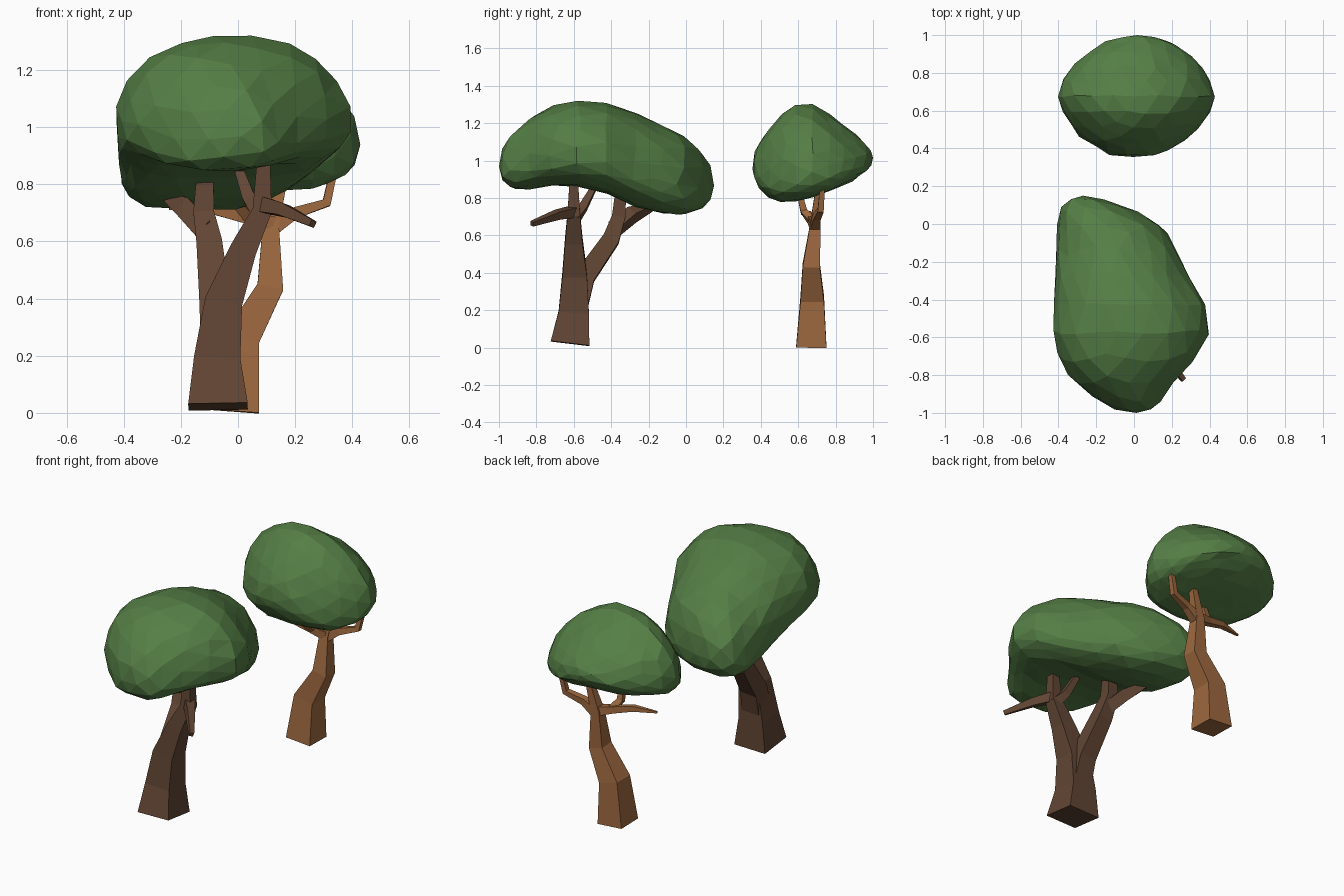
import bpy, bmesh, math, random
from mathutils import Vector

if "Cube" in bpy.data.objects:
    bpy.data.objects.remove(bpy.data.objects["Cube"])

random.seed(4)


def material(name, rgb):
    m = bpy.data.materials.new(name)
    m.diffuse_color = (*rgb, 1)
    m.use_nodes = True
    m.node_tree.nodes["Principled BSDF"].inputs["Base Color"].default_value = m.diffuse_color
    return m


LEAF = material("leaf_green", (0.09, 0.21, 0.06))
DARK_BARK = material("dark_bark", (0.12, 0.06, 0.034))
LIGHT_BARK = material("light_bark", (0.34, 0.14, 0.05))


def finish(bm, name, mat):
    bmesh.ops.recalc_face_normals(bm, faces=bm.faces)
    me = bpy.data.meshes.new(name)
    bm.to_mesh(me)
    bm.free()
    me.materials.append(mat)
    ob = bpy.data.objects.new(name, me)
    bpy.context.collection.objects.link(ob)
    return ob


def limb(name, mat, path):
    """Four-sided tapering limb through (x, y, z, half_width) points."""
    bm = bmesh.new()
    pts = [Vector(p[:3]) for p in path]
    rings = []
    for i, p in enumerate(pts):
        t = (pts[min(i + 1, len(pts) - 1)] - pts[max(i - 1, 0)]).normalized()
        u = Vector((0, 1, 0)).cross(t).normalized()
        v = t.cross(u)
        h = path[i][3]
        rings.append([bm.verts.new(p + u * a * h + v * b * h)
                      for a, b in ((-1, -1), (1, -1), (1, 1), (-1, 1))])
    for r, s in zip(rings, rings[1:]):
        for k in range(4):
            n = (k + 1) % 4
            bm.faces.new((r[k], r[n], s[n], s[k]))
    bm.faces.new(rings[0][::-1])
    bm.faces.new(rings[-1])
    return finish(bm, name, mat)


def crown(name, stations, mid, top_power, low_left, low_right, tilt=0):
    """Faceted crown: sphere fitted to (y, xmin, xmax, zbottom, ztop) sections."""
    bm = bmesh.new()
    bmesh.ops.create_icosphere(bm, subdivisions=3, radius=1)
    y0, y1 = stations[0][0], stations[-1][0]
    for vert in bm.verts:
        px, pz, py = vert.co
        y = y0 + (1 + py) / 2 * (y1 - y0)
        i = 0
        while i < len(stations) - 2 and y > stations[i + 1][0]:
            i += 1
        a, b = stations[i], stations[i + 1]
        f = min(1, max(0, (y - a[0]) / (b[0] - a[0])))
        xa, xb, zb, zt = [m + (n - m) * f for m, n in zip(a[1:], b[1:])]
        r = math.hypot(px, pz)
        c, s = (px / r, pz / r) if r > 1e-4 else (0, 0)
        # superellipse section: rounder or flatter above and below
        p = top_power if s > 0 else (low_left if c < 0 else low_right)
        c = math.copysign(abs(c) ** p, c)
        s = math.copysign(abs(s) ** p, s)
        zm = zb + mid * (zt - zb)
        z = zm + s * ((zt - zm) if s > 0 else (zm - zb))
        j = [random.uniform(-0.006, 0.006) for _ in range(3)]
        x = (xa + xb) / 2 + c * (xb - xa) / 2
        vert.co = (x + j[0], y + j[1] * r, z + j[2] - tilt * x)
    return finish(bm, name, LEAF)


# Front tree: forked dark trunk
limb("front_tree_trunk", DARK_BARK, [
    (-.07, -.62, .022, .104), (-.073, -.6, .19, .081), (-.05, -.595, .39, .066),
    (.018, -.6, .57, .047), (.085, -.6, .71, .034), (.09, -.6, .9, .022)])
limb("front_tree_rear_limb", DARK_BARK, [
    (-.068, -.59, .2, .06), (-.08, -.54, .38, .054), (-.098, -.4, .58, .045),
    (-.12, -.36, .7, .036), (-.113, -.345, .88, .027)])
for i, p in enumerate((
        [(.08, -.59, .73, .028), (.16, -.69, .71, .022), (.262, -.825, .662, .012)],
        [(.085, -.6, .69, .03), (.04, -.55, .75, .022), (0, -.49, .86, .015)],
        [(-.11, -.39, .63, .035), (-.18, -.29, .71, .034), (-.24, -.19, .75, .018)])):
    limb(f"front_tree_branch_{i + 1}", DARK_BARK, p)

# Front tree: long leaning crown
crown("front_tree_crown", [
    (-1.0, -.06, .09, .93, 1.04), (-.96, -.16, .13, .86, 1.11),
    (-.87, -.28, .18, .835, 1.2), (-.78, -.37, .28, .875, 1.28),
    (-.6, -.43, .4, .86, 1.325), (-.45, -.425, .385, .83, 1.32),
    (-.3, -.42, .3, .765, 1.27), (-.1, -.415, .21, .71, 1.17),
    (.02, -.405, .13, .71, 1.12), (.1, -.385, -.06, .75, 1.03),
    (.15, -.33, -.22, .82, .95)], .36, 1, .6, .8)

# Back tree: bent light trunk with thin branches
limb("back_tree_trunk", LIGHT_BARK, [
    (-.007, .67, .005, .081), (.012, .675, .26, .063), (.113, .67, .44, .046),
    (.115, .692, .66, .028), (.17, .71, .87, .014)])
for i, p in enumerate((
        [(.11, .69, .64, .028), (.2, .7, .7, .02), (.31, .72, .735, .016), (.34, .73, .87, .013)],
        [(.12, .69, .66, .028), (.02, .67, .685, .02), (-.1, .65, .715, .016), (-.24, .62, .715, .005)],
        [(.04, .67, .68, .02), (0, .63, .73, .018), (.005, .6, .85, .013)])):
    limb(f"back_tree_branch_{i + 1}", LIGHT_BARK, p)

# Back tree: domed crown with a flattened underside
crown("back_tree_crown", [
    (.355, -.1, .1, .93, 1.03), (.38, -.16, .17, .86, 1.08),
    (.475, -.3, .32, .785, 1.22), (.58, -.37, .4, .785, 1.3),
    (.68, -.405, .425, .815, 1.3), (.8, -.36, .39, .85, 1.225),
    (.9, -.26, .29, .9, 1.15), (.97, -.14, .19, .95, 1.08),
    (1.0, -.03, .06, 1.0, 1.04)], .3, 1.08, .75, .65, .06)
